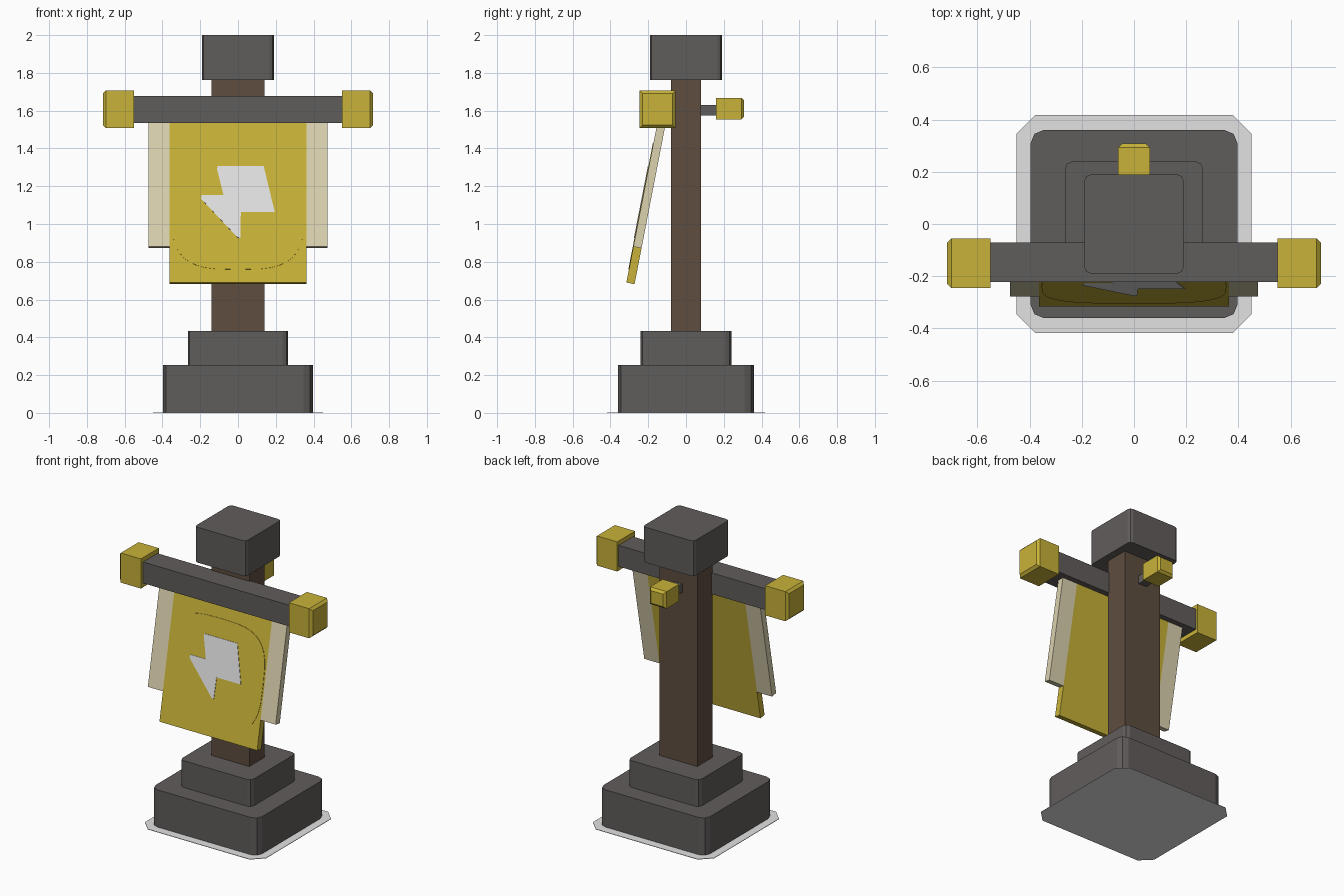
import bpy, bmesh, math
from mathutils import Matrix

cube = bpy.data.objects.get("Cube")
if cube:
    bpy.data.objects.remove(cube, do_unlink=True)


def material(name, rgb):
    m = bpy.data.materials.new(name)
    m.use_nodes = True
    m.diffuse_color = (*rgb, 1)
    m.node_tree.nodes["Principled BSDF"].inputs["Base Color"].default_value = (*rgb, 1)
    return m


STONE = material("dark stone", (0.118, 0.109, 0.106))
WOOD = material("brown wood", (0.112, 0.075, 0.05))
GOLD = material("gold", (0.576, 0.448, 0.04))
CREAM = material("cream cloth", (0.71, 0.645, 0.43))
PALE = material("pale grey", (0.76, 0.76, 0.76))


def finish(bm, name, mat, matrix=None):
    bmesh.ops.recalc_face_normals(bm, faces=bm.faces)
    if matrix:
        bm.transform(matrix)
    mesh = bpy.data.meshes.new(name)
    bm.to_mesh(mesh)
    bm.free()
    mesh.materials.append(mat)
    ob = bpy.data.objects.new(name, mesh)
    bpy.context.collection.objects.link(ob)
    return ob


def box(name, mat, x, y, z, bevel=0, pick=None, segments=1, matrix=None):
    """Box between (min, max) ranges; edges chosen by pick are bevelled."""
    bm = bmesh.new()
    bmesh.ops.create_cube(bm, size=1)
    for v in bm.verts:
        for i, (lo, hi) in enumerate((x, y, z)):
            v.co[i] = hi if v.co[i] > 0 else lo
    if bevel:
        edges = [e for e in bm.edges if pick(e)]
        bmesh.ops.bevel(bm, geom=edges, offset=bevel, segments=segments,
                        profile=0.5, affect='EDGES')
    return finish(bm, name, mat, matrix)


def upright(e):
    a, b = e.verts
    return abs(a.co.z - b.co.z) > abs(a.co.x - b.co.x) + abs(a.co.y - b.co.y)


def sym(r):
    return (-r, r)


def plate(name, mat, outline, y0, y1, matrix):
    """Flat outline in x and z, extruded along y."""
    bm = bmesh.new()
    face = bm.faces.new([bm.verts.new((px, y0, pz)) for px, pz in outline])
    ext = bmesh.ops.extrude_face_region(bm, geom=[face])
    for v in ext["geom"]:
        if isinstance(v, bmesh.types.BMVert):
            v.co.y = y1
    return finish(bm, name, mat, matrix)


# Stepped stone base on a thin ground plate
box("ground_plate", PALE, sym(0.45), sym(0.417), (0, 0.003), 0.072, upright)
box("base_lower", STONE, sym(0.396), sym(0.36), (0.002, 0.253), 0.05, upright, 2)
box("base_upper", STONE, sym(0.265), sym(0.24), (0.25, 0.433), 0.03, upright, 2)

# Post and cap
box("post", WOOD, sym(0.14), sym(0.08), (0.43, 1.77))
box("post_cap", STONE, sym(0.19), sym(0.19), (1.763, 2.0), 0.024, upright, 2)

# Crossbar with gold ends
box("crossbar", STONE, sym(0.56), (-0.223, -0.07), (1.535, 1.677))
for side, s in (("left", 1), ("right", -1)):
    box("crossbar_end_" + side, GOLD, sorted((s * 0.55, s * 0.716)),
        (-0.245, -0.055), (1.507, 1.706), 0.016,
        lambda e: all(abs(v.co.x) > 0.7 for v in e.verts))

# Rear peg with gold knob
box("rear_peg", STONE, sym(0.03), (0.07, 0.17), (1.575, 1.631))
box("rear_knob", GOLD, sym(0.061), (0.16, 0.308), (1.553, 1.668), 0.015,
    lambda e: all(v.co.y > 0.3 for v in e.verts))

# Banner hangs tilted from the crossbar, with its bottom swung forward
TILT = math.atan(0.194)
hang = Matrix.Translation((0, -0.139, 1.6)) @ Matrix.Rotation(-TILT, 4, 'X')


def drop(z):
    return (z - 1.6) / math.cos(TILT)


box("banner", GOLD, sym(0.363), (0, 0.044), (drop(0.69), 0), matrix=hang)
for side, s in (("left", 1), ("right", -1)):
    box("banner_side_" + side, CREAM, sorted((s * 0.363, s * 0.475)),
        (0, 0.044), (drop(0.88), 0), matrix=hang)

# Rounded badge panel and bolt shape on the banner
badge = []
for i in range(40):
    a = math.tau * i / 40
    c, s = math.cos(a), math.sin(a)
    badge.append((math.copysign(abs(c) ** 0.6, c) * 0.354,
                  drop(1.092 + math.copysign(abs(s) ** 0.6, s) * 0.333)))
plate("banner_badge", GOLD, badge, -0.003, 0.002, hang)

bolt = [(-0.108, 1.305), (0.136, 1.305), (0.195, 1.062), (0.015, 1.062),
        (0.012, 0.925), (-0.002, 0.927), (-0.196, 1.133), (-0.192, 1.153),
        (-0.077, 1.153), (-0.111, 1.29)]
plate("banner_bolt", PALE, [(px, drop(pz)) for px, pz in bolt], -0.006, 0.001, hang)
